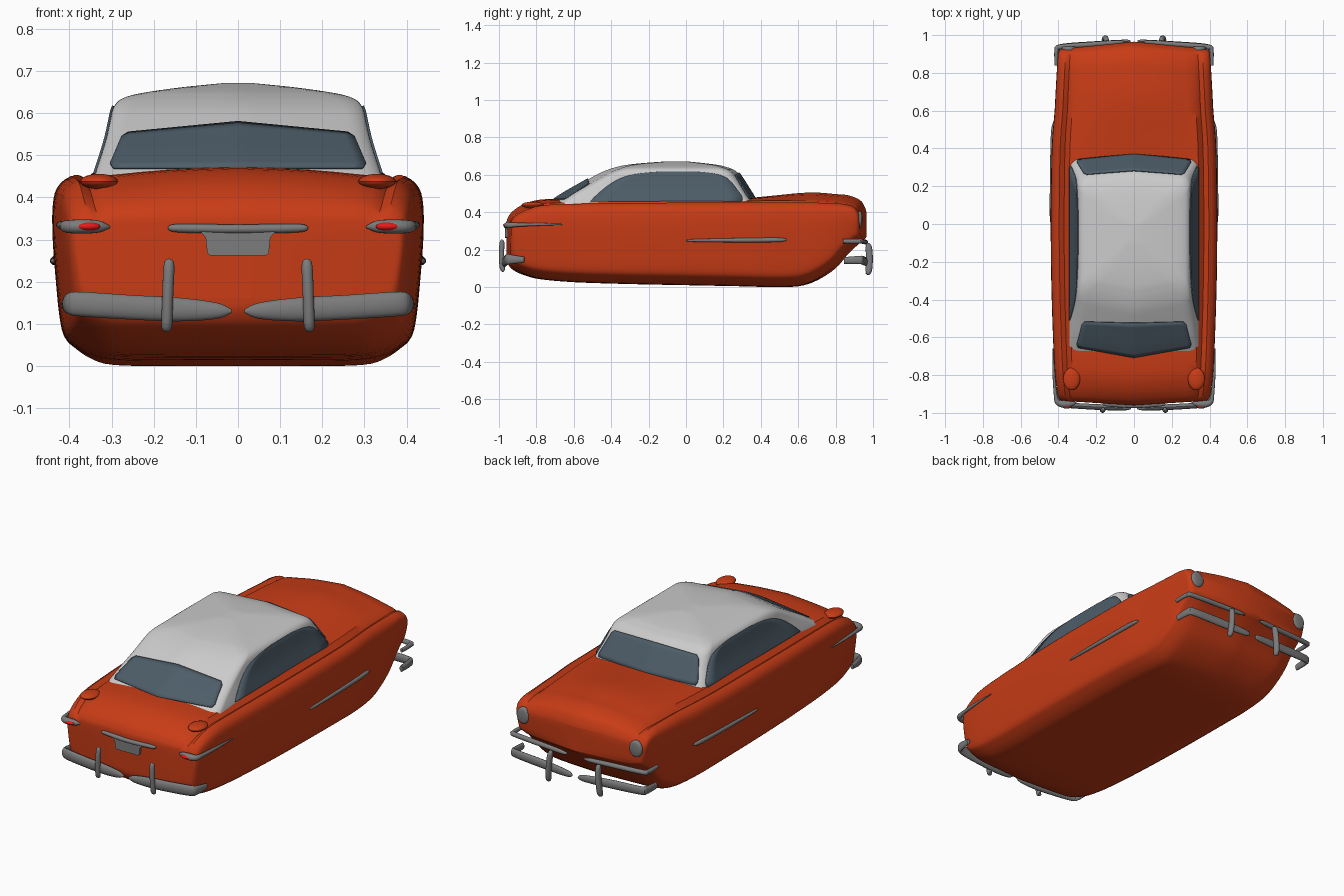
import bpy, bmesh, math
from mathutils import Vector

if "Cube" in bpy.data.objects:
    bpy.data.objects.remove(bpy.data.objects["Cube"])


def material(name, col):
    m = bpy.data.materials.new(name)
    m.diffuse_color = (*col, 1)
    m.use_nodes = True
    m.node_tree.nodes["Principled BSDF"].inputs["Base Color"].default_value = m.diffuse_color
    return m


RED = material("red_paint", (0.58, 0.045, 0.008))
WHITE = material("roof_paint", (0.62, 0.62, 0.62))
GLASS = material("glass", (0.075, 0.11, 0.14))
CHROME = material("chrome", (0.2, 0.2, 0.2))
LAMP = material("red_lamp", (0.8, 0.01, 0.01))


def spline(pts, n):
    """Catmull-Rom through tuples of any length."""
    p = [pts[0]] + list(pts) + [pts[-1]]
    out = []
    for i in range(1, len(p) - 2):
        for k in range(n):
            t = k / n
            out.append(tuple(0.5 * (2 * b + (c - a) * t + (2 * a - 5 * b + 4 * c - d) * t * t
                                    + (3 * b - a - 3 * c + d) * t ** 3)
                             for a, b, c, d in zip(*p[i - 1:i + 3])))
    return out + [tuple(pts[-1])]


def finish(ob, mat, mirror=True, angle=35):
    ob.data.materials.append(mat)
    bpy.ops.object.select_all(action='DESELECT')
    bpy.context.view_layer.objects.active = ob
    ob.select_set(True)
    bpy.ops.object.shade_smooth_by_angle(angle=math.radians(angle))
    if mirror:
        m = ob.modifiers.new("mirror", 'MIRROR')
        m.merge_threshold = 0.0005
    return ob


def skin(name, rows, mat, wrap=False, caps=False, mirror=True):
    """Quad skin through rows of points."""
    bm = bmesh.new()
    g = [[bm.verts.new(p) for p in r] for r in rows]
    n = len(g[0])
    for a, b in zip(g, g[1:]):
        for j in range(n if wrap else n - 1):
            k = (j + 1) % n
            bm.faces.new((a[j], a[k], b[k], b[j]))
    if caps:
        bm.faces.new(g[0])
        bm.faces.new(g[-1])
    bmesh.ops.remove_doubles(bm, verts=bm.verts, dist=0.0002)
    bmesh.ops.recalc_face_normals(bm, faces=bm.faces)
    me = bpy.data.meshes.new(name)
    bm.to_mesh(me)
    bm.free()
    ob = bpy.data.objects.new(name, me)
    bpy.context.collection.objects.link(ob)
    return finish(ob, mat, mirror)


def tube(name, path, up=(0, 0, 1), mat=CHROME, mirror=True):
    """Elliptical sweep; path points are x, y, z, half size along up, half depth."""
    pts = spline(path, 5)
    up = Vector(up)
    rows = []
    for i, p in enumerate(pts):
        t = (Vector(pts[min(i + 1, len(pts) - 1)][:3]) - Vector(pts[max(i - 1, 0)][:3])).normalized()
        b = (up - t * up.dot(t)).normalized()
        n = t.cross(b)
        rows.append([Vector(p[:3]) + b * p[3] * math.sin(a) + n * p[4] * math.cos(a)
                     for a in (2 * math.pi * k / 16 for k in range(16))])
    return skin(name, rows, mat, True, True, mirror)


def ball(name, loc, size, mat):
    bpy.ops.mesh.primitive_uv_sphere_add(segments=24, ring_count=12, location=(0, 0, 0))
    ob = bpy.context.object
    ob.name = name
    for v in ob.data.vertices:
        v.co = [c * s + l for c, s, l in zip(v.co, size, loc)]
    return finish(ob, mat)


# body: stations of y, half width, bottom z, shoulder z, crown height
stations = [(-.96, .375, .16, .34, 0), (-.955, .39, .13, .36, .005), (-.93, .403, .095, .39, .012),
            (-.87, .412, .065, .422, .02), (-.78, .42, .042, .445, .022), (-.6, .428, .026, .453, .02),
            (-.3, .437, .016, .458, .01), (0, .44, .01, .46, .01), (.3, .437, .004, .46, .015),
            (.45, .432, 0, .462, .025), (.6, .42, .004, .462, .04), (.7, .415, .035, .46, .045),
            (.8, .41, .10, .455, .042), (.87, .406, .18, .45, .04), (.93, .402, .235, .435, .03),
            (.955, .395, .255, .41, .02), (.965, .38, .27, .39, .01)]
section = spline([(0, 0), (.35, 0), (.68, .005), (.8, .035), (.89, .09), (.94, .14), (.965, .25),
                  (.985, .45), (1, .65), (1, .82), (.975, .92), (.9, .98), (.78, 1), (.4, 1.7), (0, 2)], 3)
rows = []
for y, w, zb, zs, crown in spline(stations, 4):
    f = min(1, max(0, (abs(y) - .5) / .42))
    v = (.025 if y < 0 else -.04) * f
    row = []
    for fx, fz in section:
        z = zb + (zs - zb) * min(fz, 1) + crown * max(fz - 1, 0)
        row.append((fx * w, y + v * fx * w / .4, z))
    rows.append(row)
rows.insert(0, [(0, rows[0][0][1], p[2]) for p in rows[0]])
rows.append([(0, rows[-1][0][1], p[2]) for p in rows[-1]])
skin("body", rows, RED)
ball("trunk_bump", (.33, -.82, .438), (.045, .06, .018), RED)

# cabin: rings of z, half width, one end y, other end y
rings = spline([(.44, .343, -.745, .387), (.46, .338, -.715, .375), (.5, .325, -.655, .35),
                (.54, .313, -.585, .325), (.58, .304, -.515, .3), (.61, .297, -.46, .278),
                (.63, .283, -.41, .25), (.642, .255, -.37, .215), (.651, .21, -.33, .18),
                (.662, .13, -.24, .1), (.672, .03, -.1, 0)], 3)


def ring_at(z):
    for a, b in zip(rings, rings[1:]):
        if a[0] <= z <= b[0]:
            t = (z - a[0]) / (b[0] - a[0])
            return [p + (q - p) * t for p, q in zip(a, b)]


def end_y(x, ring, back):
    z, hw, lo, hi = ring
    r = min(.045, .3 * hw)
    d = min(r, max(0, x - hw + r))
    s = (.06 if back else .035) * x / max(hw, .3) + r - math.sqrt(max(0, r * r - d * d))
    return lo + s if back else hi - s


rows = []
for ring in rings:
    z, hw = ring[:2]
    r = min(.045, .3 * hw)
    xs = [(hw - r) * k / 5 for k in range(5)] + [hw - r + r * math.sin(k * math.pi / 12) for k in range(7)]
    lo = [(x, end_y(x, ring, True), z) for x in xs]
    hi = [(x, end_y(x, ring, False), z) for x in reversed(xs)]
    side = [(hw, lo[-1][1] + (hi[0][1] - lo[-1][1]) * k / 8, z) for k in range(1, 8)]
    rows.append(lo + side + hi)
rows.append([(0, p[1], p[2]) for p in rows[-1]])
skin("cabin_roof", rows, WHITE)


def pane(name, rows):
    m = skin(name, rows, GLASS).modifiers.new("thickness", 'SOLIDIFY')
    m.thickness, m.offset = .006, 0


# end windows follow the cabin surface
for name, back, z0, z1, drop, x0, x1 in (("trunk_side_window", True, .468, .577, .025, .308, .272),
                                         ("windshield", False, .47, .61, .012, .308, .262)):
    rows = []
    for i in range(9):
        t = i / 8
        # the first and last rows are pulled in for rounded corners
        wide = x0 + (x1 - x0) * t - (.012 if i in (0, 8) else 0)
        row = []
        for k in range(13):
            x = wide * k / 12
            z = z0 + (z1 - drop * k / 12 - z0) * t
            row.append((x, end_y(x, ring_at(z), back) + (-.004 if back else .004), z + .002))
        rows.append(row)
    pane(name, rows)

# arched side windows
arch = spline([(.457, -.51, .297), (.48, -.49, .303), (.52, -.445, .275), (.56, -.39, .245),
               (.59, -.325, .205), (.608, -.24, .14), (.617, -.13, .05)], 3)
pane("side_window", [[(ring_at(z)[1] + .002, a + (b - a) * k / 10, z) for k in range(11)]
                     for z, a, b in arch])

# split bumpers with upright guards
tube("taillight_end_bumper", [(.015, -.976, .13, .004, .004), (.05, -.975, .131, .019, .012),
                              (.14, -.971, .134, .028, .015), (.25, -.966, .139, .029, .015),
                              (.375, -.956, .147, .029, .014), (.402, -.935, .148, .025, .012),
                              (.41, -.865, .146, .015, .009)])
tube("taillight_end_guard", [(.17, -.972, .087, .01, .008), (.169, -.981, .1, .013, .014),
                             (.167, -.986, .16, .013, .014), (.164, -.984, .235, .013, .013),
                             (.163, -.978, .25, .008, .007)], (1, 0, 0))
tube("headlight_end_bumper", [(.018, .968, .13, .004, .004), (.05, .966, .132, .018, .01),
                              (.2, .955, .138, .024, .013), (.38, .942, .144, .023, .012),
                              (.404, .92, .144, .022, .011), (.407, .845, .142, .018, .01)])
tube("headlight_end_guard", [(.16, .965, .07, .01, .008), (.157, .976, .085, .014, .017),
                             (.152, .981, .15, .014, .018), (.147, .976, .215, .014, .017),
                             (.145, .966, .23, .009, .008)], (1, 0, 0))
tube("grille_bar", [(.05, .965, .24, .004, .004), (.09, .962, .24, .011, .011), (.2, .953, .242, .013, .013),
                    (.385, .938, .245, .013, .013), (.41, .92, .245, .013, .011), (.412, .84, .245, .011, .008)])

# lamps
tube("headlight", [(.345, .915, .36, .045, .038), (.345, .932, .36, .045, .038),
                   (.345, .94, .36, .034, .03), (.345, .943, .36, .01, .01)])
tube("taillight_trim", [(.305, -.945, .33, .003, .003), (.33, -.951, .331, .014, .014),
                        (.37, -.953, .331, .017, .02), (.405, -.943, .331, .015, .014),
                        (.416, -.9, .333, .011, .009), (.424, -.8, .335, .008, .007),
                        (.429, -.66, .335, .003, .003)])
ball("taillight", (.356, -.96, .331), (.03, .018, .011), LAMP)

# side strip
tube("side_strip", [(.436, 0, .248, .003, .003), (.438, .04, .249, .007, .008), (.435, .25, .25, .011, .01),
                    (.428, .48, .252, .012, .012), (.423, .54, .253, .004, .004)])

# trunk handle bar and plate
tube("trunk_bar", [(-.165, -.952, .328, .004, .005), (-.14, -.956, .327, .01, .01), (0, -.962, .325, .011, .012),
                   (.14, -.956, .327, .01, .01), (.165, -.952, .328, .004, .005)], mirror=False)
outline = [(0, .262), (.066, .262), (.073, .268), (.077, .305), (.09, .32), (0, .322)]
skin("trunk_plate", [[(x, y, z) for x, z in outline] for y in (-.95, -.968)], CHROME, True, True)
